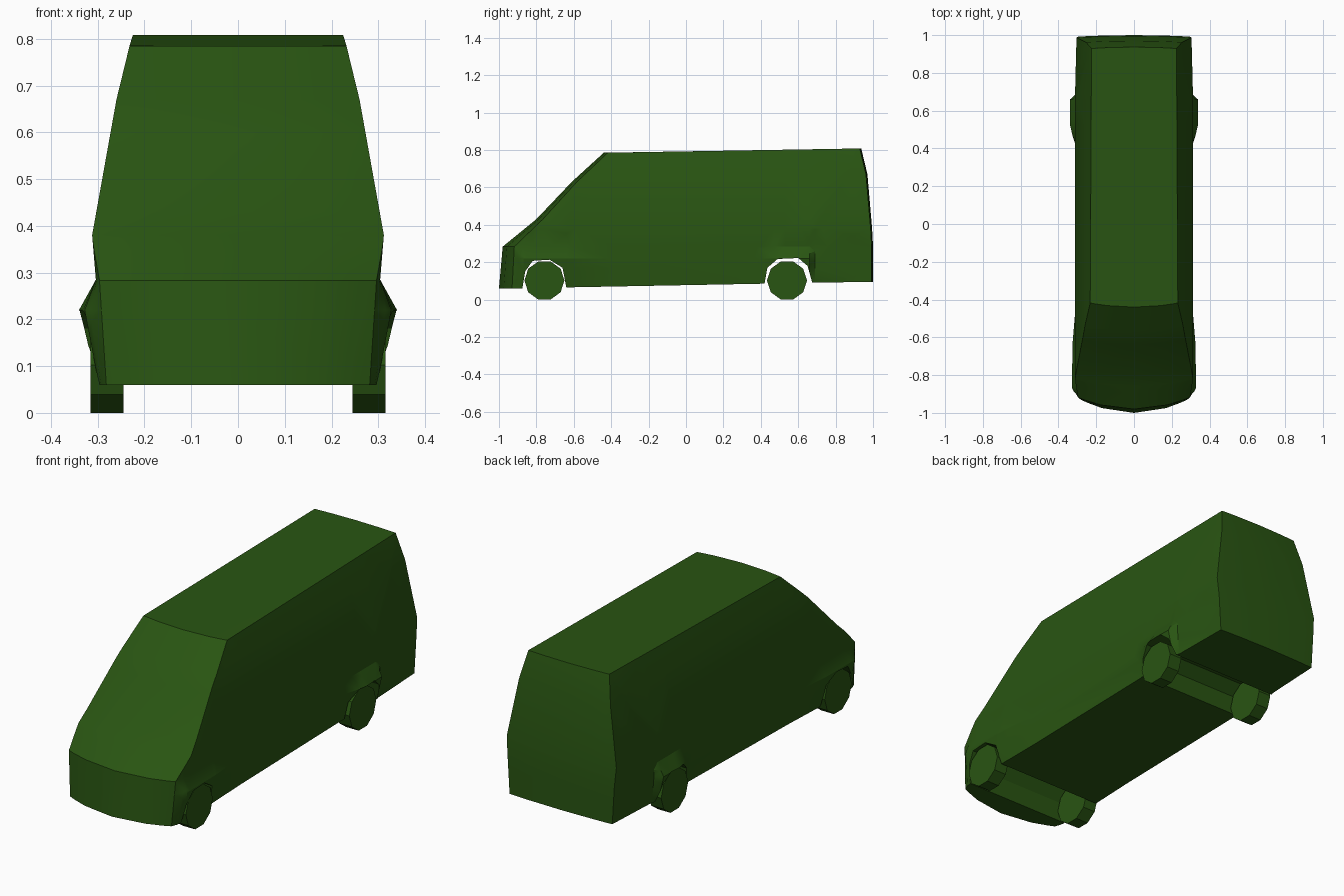
import bpy, bmesh
from mathutils import Vector

if "Cube" in bpy.data.objects:
    bpy.data.objects.remove(bpy.data.objects["Cube"])

paint = bpy.data.materials.new("green_paint")
paint.diffuse_color = (0.022, 0.09, 0.006, 1)
paint.use_nodes = True
paint.node_tree.nodes["Principled BSDF"].inputs["Base Color"].default_value = paint.diffuse_color


def lerp(table, t):
    """Piecewise linear lookup in a list of (key, value)."""
    if t <= table[0][0]:
        return table[0][1]
    for (a, va), (b, vb) in zip(table, table[1:]):
        if t <= b:
            return va + (vb - va) * (t - a) / (b - a)
    return table[-1][1]


# Side profile (y, z), with both wheel arches in the bottom edge
front = [(-1.0, 0.06), (-0.98, 0.283), (-0.80, 0.43), (-0.61, 0.63), (-0.44, 0.785)]
back = [(0.937, 0.808), (0.97, 0.67), (0.995, 0.38), (1.0, 0.285), (1.0, 0.095)]
rear_arch = [(0.675, 0.09), (0.65, 0.18), (0.60, 0.222), (0.49, 0.217), (0.435, 0.17), (0.42, 0.085)]
front_arch = [(-0.64, 0.065), (-0.66, 0.17), (-0.73, 0.213), (-0.82, 0.207), (-0.86, 0.15), (-0.875, 0.06)]
profile = front + back + rear_arch + front_arch

# Half width by height, taper by length, and fender flares
WIDTH = [(0.055, 0.29), (0.285, 0.304), (0.38, 0.312), (0.67, 0.26), (0.785, 0.232), (0.808, 0.225)]
TAPER = [(-1, 0.97), (-0.88, 1), (0.69, 1), (1, 0.975)]
FLARE_Y = [(-0.95, 0), (-0.87, 0.028), (-0.64, 0.026), (-0.40, 0.006), (0.40, 0.004),
           (0.47, 0.026), (0.53, 0.04), (0.66, 0.038), (0.69, 0.005), (0.95, 0)]
FLARE_Z = [(0.055, 0.2), (0.1, 0.45), (0.22, 1), (0.285, 0)]
FRONT_Y = [(z, y) for y, z in front]
BACK_Y = [(z, y) for y, z in reversed(back)]
BOW = [(0.06, 0.07), (0.283, 0.062), (0.43, 0.035), (0.785, 0.022)]


def shape(co):
    """Turn the straight slab into the tapered, bowed body."""
    u, y, z = co
    half = lerp(WIDTH, z) * (lerp(TAPER, y) if z < 0.7 else 1)
    half += lerp(FLARE_Y, y) * lerp(FLARE_Z, z)
    near_front = max(0, 1 - (y - lerp(FRONT_Y, z)) / 0.1)
    near_back = max(0, 1 - (lerp(BACK_Y, z) - y) / 0.1)
    shift = u * u * (lerp(BOW, z) * near_front - 0.008 * near_back)
    return Vector((u * half, y + shift, z))


def finish(obj):
    obj.data.materials.append(paint)
    bpy.ops.object.select_all(action='DESELECT')
    obj.select_set(True)
    bpy.context.view_layer.objects.active = obj
    bpy.ops.object.shade_smooth_by_angle(angle=0.44)


# Body: extruded profile, sliced where it bends, then shaped
bm = bmesh.new()
face = bm.faces.new([bm.verts.new((-1, y, z)) for y, z in profile])
ext = bmesh.ops.extrude_face_region(bm, geom=[face], use_keep_orig=True)
bmesh.ops.translate(bm, vec=(2, 0, 0),
                    verts=[g for g in ext["geom"] if isinstance(g, bmesh.types.BMVert)])
bmesh.ops.triangulate(bm, faces=[f for f in bm.faces if len(f.verts) > 4])
cuts = [((u, 0, 0), (1, 0, 0)) for u in (-0.88, -0.6, 0, 0.6, 0.88)]
cuts += [((0, y, 0), (0, 1, 0)) for y in (-0.9, -0.87, -0.64, -0.4, 0.4, 0.47, 0.53, 0.66, 0.69, 0.9)]
cuts += [((0, 0, z), (0, 0, 1)) for z in (0.1, 0.22, 0.285, 0.38, 0.67)]
for co, no in cuts:
    bmesh.ops.bisect_plane(bm, geom=bm.verts[:] + bm.edges[:] + bm.faces[:],
                           dist=1e-5, plane_co=co, plane_no=no)
for v in bm.verts:
    v.co = shape(v.co)
bmesh.ops.triangulate(bm, faces=bm.faces[:])
bmesh.ops.recalc_face_normals(bm, faces=bm.faces[:])
mesh = bpy.data.meshes.new("van_body")
bm.to_mesh(mesh)
bm.free()
body = bpy.data.objects.new("van_body", mesh)
bpy.context.collection.objects.link(body)
finish(body)

# Wheels: ten-sided discs
for end, y in (("front", -0.757), ("rear", 0.54)):
    for side, s in (("left", -1), ("right", 1)):
        bpy.ops.mesh.primitive_cylinder_add(vertices=10, radius=0.107, depth=0.07,
                                            location=(s * 0.28, y, 0.102),
                                            rotation=(0, 1.570796, 0))
        wheel = bpy.context.object
        wheel.name = f"{end}_{side}_wheel"
        finish(wheel)
